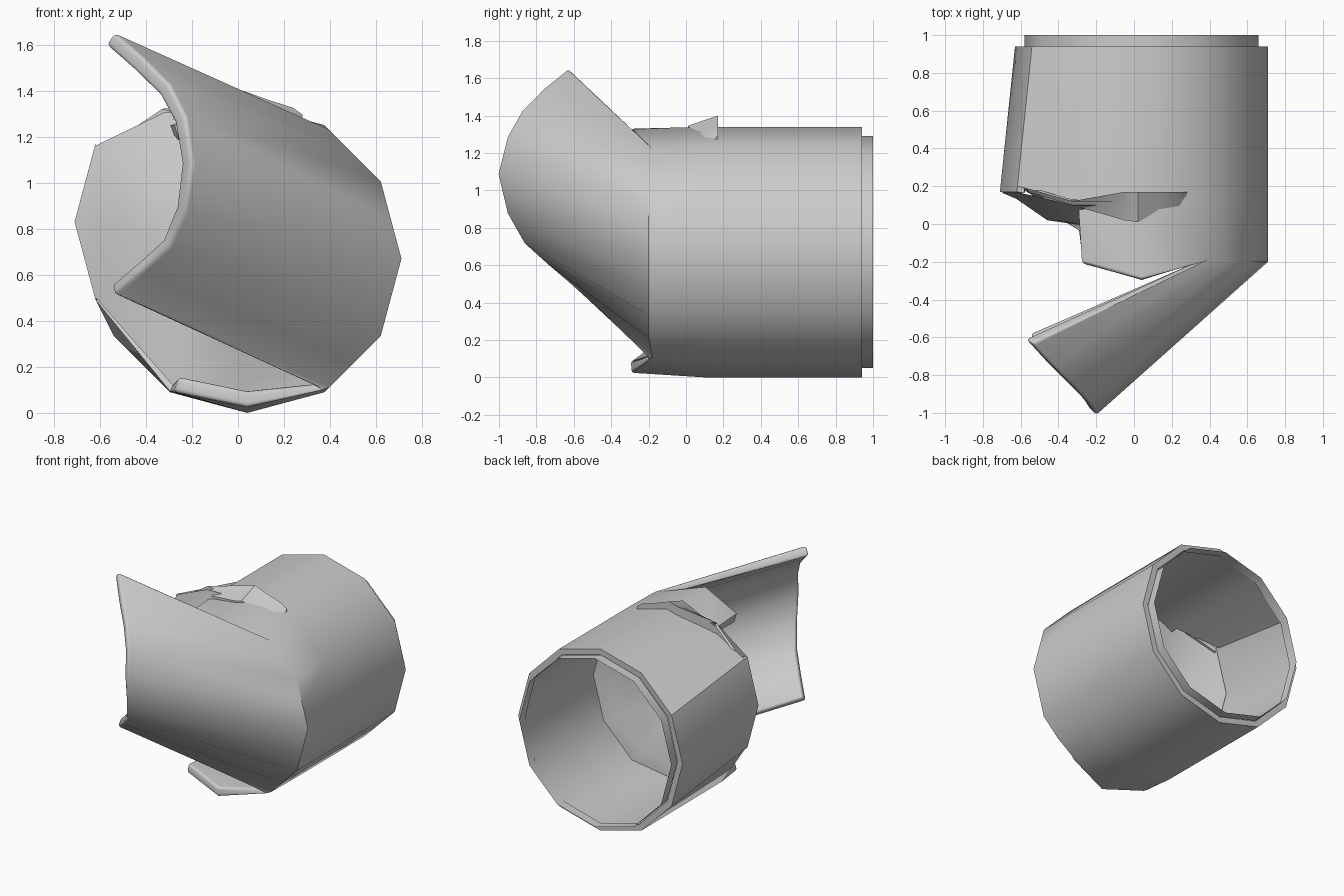
import bpy, bmesh
from math import sin, cos, radians
from mathutils import Vector

if "Cube" in bpy.data.objects:
    bpy.data.objects.remove(bpy.data.objects["Cube"])

CX, CZ, R = 0.04, 0.67, 0.67


def ring(a, y, r=R):
    """Point on the 12-sided section; half steps lie on the chord."""
    if a % 30:
        return (ring(a - 15, y, r) + ring(a + 15, y, r)) / 2
    return Vector((CX + r * cos(radians(a)), y, CZ + r * sin(radians(a))))


def smooth(ob, angle):
    bpy.ops.object.select_all(action='DESELECT')
    ob.select_set(True)
    bpy.context.view_layer.objects.active = ob
    bpy.ops.object.shade_smooth_by_angle(angle=radians(angle))


def make(name, verts, faces, angle=40):
    me = bpy.data.meshes.new(name)
    me.from_pydata([tuple(v) for v in verts], [], faces)
    ob = bpy.data.objects.new(name, me)
    bpy.context.collection.objects.link(ob)
    smooth(ob, angle)
    return ob


# Outer shell: columns run front to back, with the swept flap on the right side
flap_end = [(-0.54, -0.63, 0.515), (-0.42, -0.75, 0.615), (-0.30, -0.87, 0.72),
            (-0.23, -0.96, 0.88), (-0.20, -1.01, 1.09), (-0.23, -0.96, 1.29),
            (-0.30, -0.88, 1.43), (-0.42, -0.76, 1.55), (-0.54, -0.63, 1.655)]
columns = []
for i, a in enumerate(range(-60, 61, 15)):
    columns.append([Vector(flap_end[i]), ring(a, -0.2), ring(a, 0.13), ring(a, 0.94)])
for a in range(90, 271, 30):
    back = ring(a, 0.94)
    if 150 <= a <= 210:                                   # flared left side
        front = ring(a, 0.17) + Vector((-0.08, 0, 0.16))
        mid = front.lerp(back, 0.04)
    else:                                                 # top and bottom lips
        front = ring(a, -0.295 if a in (90, 270) else -0.21)
        front.z += {90: -0.01, 270: 0.025}.get(a, 0)
        front.x += 0.02 if a in (120, 240) else 0
        mid = ring(a, 0.0 if a == 240 else 0.11)
    columns.append([None, front, mid, back])

verts, index, faces, weights = [], {}, [], []
for c, col in enumerate(columns):
    for r, p in enumerate(col):
        if p is not None:
            index[c, r] = len(verts)
            verts.append(p)
            lip = r == 1 and c in (9, 10, 14, 15)
            weights.append(1.0 if r == 0 or lip else 0.62)
n = len(columns)
for c in range(n):
    d = (c + 1) % n
    for r in range(3):
        keys = [(c, r), (c, r + 1), (d, r + 1), (d, r)]
        gap = r == 1 and c in (10, 13)                    # lips end free of the left side
        if all(k in index for k in keys) and not gap:
            faces.append([index[k] for k in keys])
shell = make("outer_shell", verts, faces)
group = shell.vertex_groups.new(name="rim")
for i, w in enumerate(weights):
    group.add([i], w, 'REPLACE')
sol = shell.modifiers.new("thickness", 'SOLIDIFY')
sol.thickness, sol.offset, sol.vertex_group = 0.07, -1, "rim"

# Bake the thickness and round only the front rims
bm = bmesh.new()
bm.from_object(shell, bpy.context.evaluated_depsgraph_get())
shell.modifiers.clear()
rims = [e for e in bm.edges if len(e.link_faces) == 2 and e.calc_face_angle(0) > radians(60)
        and all(v.co.y < 0.05 for v in e.verts)]
bmesh.ops.bevel(bm, geom=rims, offset=0.024, segments=3, profile=0.5, affect='EDGES',
                clamp_overlap=True)
bm.to_mesh(shell.data)
bm.free()
smooth(shell, 58)

# Rear collar: thin sleeve stepping in from the shell
cv, cf = [], []
for a in range(0, 360, 30):
    cv += [ring(a, 0.93, 0.62), ring(a, 1.0, 0.62)]
for k in range(12):
    p, q = k * 2, (k + 1) % 12 * 2
    cf.append([p, p + 1, q + 1, q])
make("rear_collar", cv, cf)

# Wall closing the front of the tube: outer rim, ledge and shallow dome
outer, ledge, inner = [], [], []
centre = Vector((-0.12, -0.03, 0.74))
for a in range(0, 360, 30):
    if 150 <= a <= 210:
        p = ring(a, 0.168, 0.665) + Vector((-0.08, 0, 0.16))
    else:
        p = ring(a, {90: 0.1, 240: -0.02, 270: 0.08}.get(a, 0.13), 0.64)
    if a == 120:
        p = Vector((-0.32, 0.1, 1.305))
    q = p.lerp(centre, 0.14)
    q.y = p.y - 0.035 if 120 <= a <= 240 else 0.11
    s = p.lerp(centre, 0.42)
    s.y = 0.02
    outer.append(p)
    ledge.append(q)
    inner.append(s)
wf = []
for k in range(12):
    j = (k + 1) % 12
    wf += [[k, 12 + k, 12 + j, j], [12 + k, 24 + k, 24 + j, 12 + j], [24 + k, 36, 24 + j]]
make("front_wall", outer + ledge + inner + [centre], wf, 60)

# Raised ridge over the top: wedge sections (x, front y, back y, base z, top z)
sections = [(-0.56, 0.17, 0.185, 1.10, 1.165), (-0.33, 0.10, 0.12, 1.22, 1.32),
            (-0.05, 0.02, 0.17, 1.28, 1.38), (0.02, 0.01, 0.17, 1.30, 1.40),
            (0.13, 0.06, 0.17, 1.28, 1.36), (0.24, 0.065, 0.17, 1.24, 1.325),
            (0.28, 0.10, 0.17, 1.24, 1.295)]
rv, rf = [], []
for x, yf, yb, zb, zt in sections:
    rv += [(x, yf, zb), (x, yf, zt - 0.055), (x, (yf + yb) / 2 + 0.02, zt - 0.02),
           (x, yb, zt), (x, yb, zb)]
for s in range(len(sections) - 1):
    for j in range(5):
        p, j2 = s * 5, (j + 1) % 5
        rf.append([p + j, p + 5 + j, p + 5 + j2, p + j2])
m = len(rv)
rf += [[0, 1, 2, 3, 4], [m - 1, m - 2, m - 3, m - 4, m - 5]]
make("top_ridge", rv, rf, 30)
